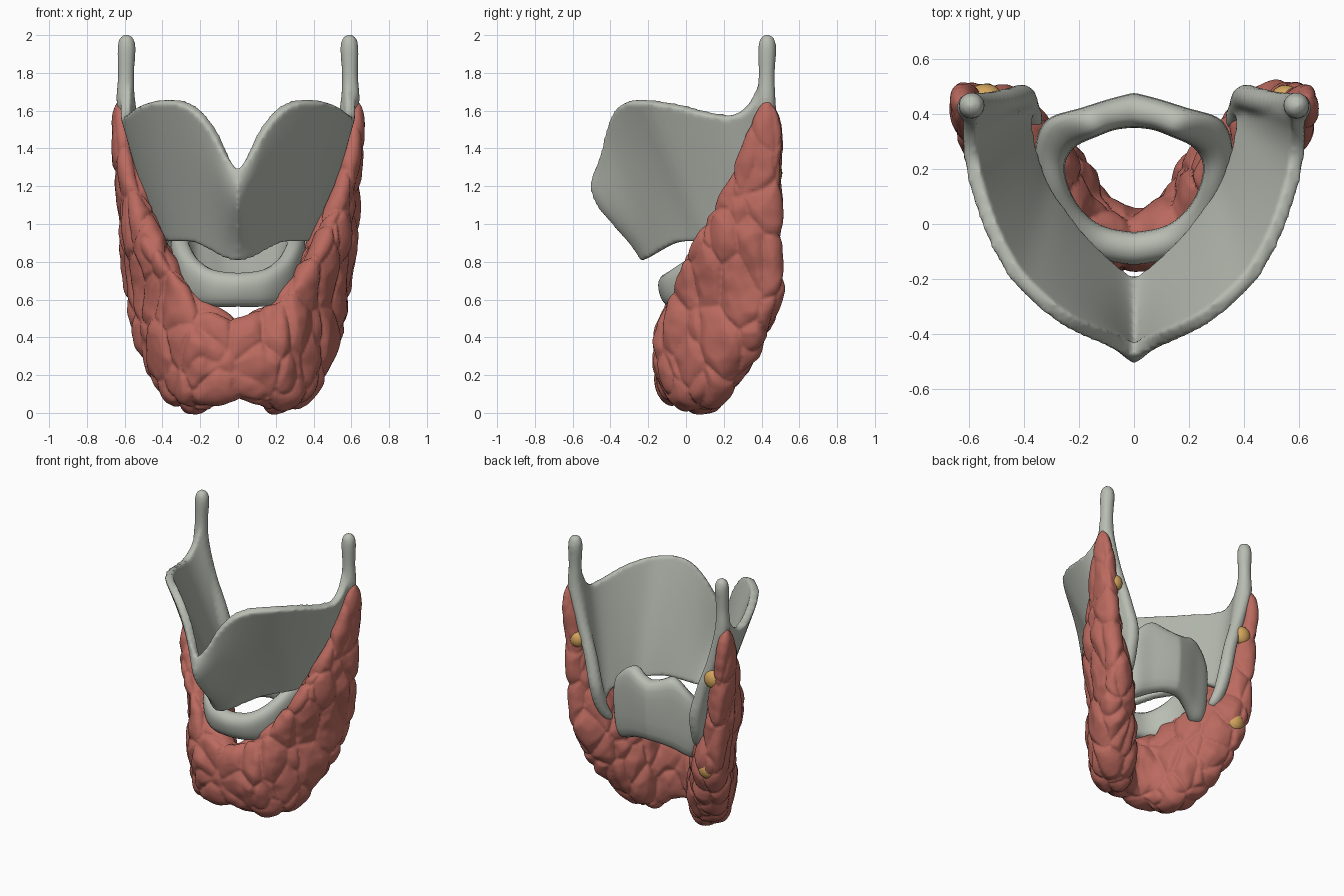
import bpy, bmesh
from math import sin, cos, pi, radians, exp
from mathutils import Vector, noise

if "Cube" in bpy.data.objects:
    bpy.data.objects.remove(bpy.data.objects["Cube"])


def material(name, rgb):
    m = bpy.data.materials.new(name)
    m.diffuse_color = (*rgb, 1)
    m.use_nodes = True
    m.node_tree.nodes["Principled BSDF"].inputs["Base Color"].default_value = m.diffuse_color
    return m


CARTILAGE = material("cartilage", (0.48, 0.51, 0.45))
GLAND = material("gland", (0.50, 0.145, 0.115))
OCHRE = material("ochre", (0.66, 0.38, 0.11))


def spline(pts, n):
    """Catmull-Rom resampling of tuples of any length."""
    out = []
    for i in range(len(pts) - 1):
        a, b, c, d = pts[max(i - 1, 0)], pts[i], pts[i + 1], pts[min(i + 2, len(pts) - 1)]
        for k in range(n):
            t = k / n
            out.append(tuple(
                0.5 * (2 * q + (r - p) * t + (2 * p - 5 * q + 4 * r - s) * t * t
                       + (3 * q - p - 3 * r + s) * t ** 3)
                for p, q, r, s in zip(a, b, c, d)))
    return out + [tuple(pts[-1])]


def loft(bm, rings, closed=False):
    vs = [[bm.verts.new(p) for p in r] for r in rings]
    n = len(vs[0])
    pairs = list(zip(vs, vs[1:])) + ([(vs[-1], vs[0])] if closed else [])
    for a, b in pairs:
        for i in range(n):
            bm.faces.new((a[i], a[(i + 1) % n], b[(i + 1) % n], b[i]))
    if not closed:
        bm.faces.new(vs[0])
        bm.faces.new(vs[-1])


def finish(bm, name, mat):
    bmesh.ops.recalc_face_normals(bm, faces=bm.faces)
    me = bpy.data.meshes.new(name)
    bm.to_mesh(me)
    bm.free()
    ob = bpy.data.objects.new(name, me)
    bpy.context.collection.objects.link(ob)
    me.materials.append(mat)
    me.polygons.foreach_set("use_smooth", [True] * len(me.polygons))
    return ob


def fuse(ob, voxel, iterations):
    """Merge overlapping volumes into one smooth skin."""
    mat = ob.data.materials[0]
    r = ob.modifiers.new("fuse", 'REMESH')
    r.mode, r.voxel_size, r.use_smooth_shade = 'VOXEL', voxel, True
    s = ob.modifiers.new("smooth", 'SMOOTH')
    s.factor, s.iterations = 0.5, iterations
    dg = bpy.context.evaluated_depsgraph_get()
    me = bpy.data.meshes.new_from_object(ob.evaluated_get(dg))
    ob.modifiers.clear()
    ob.data = me
    me.materials.clear()
    me.materials.append(mat)
    me.polygons.foreach_set("use_smooth", [True] * len(me.polygons))


# Thyroid cartilage: stations are bottom edge xyz + top edge xyz, midline to back
half = spline([
    (0, -.215, .815, 0, -.455, 1.28), (.05, -.19, .825, .05, -.435, 1.35),
    (.12, -.13, .86, .13, -.405, 1.50), (.20, -.05, .90, .22, -.365, 1.605),
    (.27, .04, .915, .32, -.295, 1.65), (.33, .13, .915, .43, -.185, 1.65),
    (.365, .22, .915, .515, -.03, 1.625), (.385, .30, .905, .57, .13, 1.585),
    (.39, .37, .86, .595, .25, 1.575), (.39, .42, .83, .60, .34, 1.635),
    (.395, .45, .82, .595, .405, 1.76)], 3)
cols = [(-a, b, c, -d, e, f) for a, b, c, d, e, f in half[:0:-1]] + half
ROWS = 14
grid = []
for c in cols:
    lo, hi = Vector(c[:3]), Vector(c[3:])
    col = []
    for j in range(ROWS + 1):
        v = j / ROWS
        p = lo.lerp(hi, v)
        p.y -= 0.085 * sin(pi * v ** 1.8) * exp(-abs(p.x) / 0.10)
        col.append(p)
    grid.append(col)
rings = []
for i, col in enumerate(grid):
    nxt, prv = grid[min(i + 1, len(grid) - 1)], grid[max(i - 1, 0)]
    outer, inner = [], []
    for j, p in enumerate(col):
        du = nxt[j] - prv[j]
        dv = col[min(j + 1, ROWS)] - col[max(j - 1, 0)]
        n = du.cross(dv).normalized() * 0.028
        outer.append(p + n)
        inner.append(p - n)
    rings.append(outer + inner[::-1])
bm = bmesh.new()
loft(bm, rings)
# Superior and inferior horns run along the back edge: x, y, z, radius
horn = spline([(.365, .36, .70, .02), (.37, .38, .73, .04), (.39, .43, .84, .045),
               (.405, .46, .98, .047), (.455, .45, 1.18, .045), (.53, .435, 1.4, .045),
               (.59, .425, 1.62, .052), (.593, .427, 1.78, .044), (.59, .43, 1.93, .049),
               (.59, .43, 1.985, .036), (.59, .43, 2.003, .012)], 4)
for s in (1, -1):
    loft(bm, [[(s * (x + r * cos(k * pi / 8)), y + r * sin(k * pi / 8), z) for k in range(16)]
              for x, y, z, r in horn])
fuse(finish(bm, "thyroid_cartilage", CARTILAGE), 0.014, 5)

# Cricoid ring: outer xy, inner xy, bottom z, top z from front to back
half = spline([
    (0, -.15, 0, -.03, .56, .745), (.15, -.12, .11, -.01, .56, .76),
    (.27, -.02, .19, .05, .57, .82), (.335, .12, .24, .14, .585, .90),
    (.36, .27, .25, .22, .585, .96), (.32, .38, .215, .28, .575, 1.05),
    (.20, .42, .14, .315, .62, 1.15), (.09, .455, .07, .342, .65, 1.12),
    (0, .478, 0, .35, .66, 1.10)], 3)
loop = half + [(-a, b, -c, d, e, f) for a, b, c, d, e, f in half[-2:0:-1]]
rings = []
for xo, yo, xi, yi, lo, hi in loop:
    o, i = Vector((xo, yo, 0)), Vector((xi, yi, 0))
    up, h = Vector((0, 0, 1)), hi - lo
    rings.append([p + up * z for p, z in (
        (o.lerp(i, .35), lo), (o.lerp(i, .1), lo + .05), (o, lo + h * .55), (o, hi - .05),
        (o.lerp(i, .2), hi - .005), (o.lerp(i, .75), hi), (i, hi - .04), (i, lo + h * .5),
        (i, lo + .05), (o.lerp(i, .85), lo))])
bm = bmesh.new()
loft(bm, rings, closed=True)
sub = finish(bm, "cricoid_cartilage", CARTILAGE).modifiers.new("smooth", 'SUBSURF')
sub.levels = sub.render_levels = 1

# Thyroid gland lobes: z, centre x, centre y, long radius, short radius, angle
lobe = spline([
    (.005, .22, .07, .05, .04, 55), (.035, .225, .07, .12, .09, 55), (.11, .26, .07, .20, .14, 55),
    (.30, .30, .11, .31, .155, 58), (.45, .345, .155, .33, .15, 60),
    (.62, .39, .22, .33, .135, 61), (.76, .45, .25, .28, .12, 67), (.90, .503, .275, .24, .11, 73),
    (1.2, .57, .362, .15, .078, 80), (1.36, .602, .395, .115, .066, 82),
    (1.5, .618, .42, .088, .055, 85), (1.6, .627, .43, .052, .038, 85),
    (1.65, .627, .435, .02, .015, 85)], 4)
bm = bmesh.new()
for s in (1, -1):
    rings = []
    for z, cx, cy, a, b, ang in lobe:
        ca, sa = cos(radians(ang)), sin(radians(ang))
        ring = []
        for k in range(28):
            t = k * pi / 14
            u, v = a * cos(t), b * sin(t)
            # bend the section so it hugs the larynx
            v -= 0.10 * b * (1 - 2 * cos(t) ** 2)
            ring.append((s * (cx + u * ca + v * sa), cy + u * sa - v * ca, z))
        rings.append(ring)
    loft(bm, rings)
# Isthmus: x, centre y, centre z, y radius, z radius
arm = [(0, -.06, .285, .11, .215), (.1, -.04, .295, .13, .25), (.2, .0, .32, .14, .28),
       (.27, .05, .33, .12, .28)]
arm = spline([(-x, *r) for x, *r in arm[:0:-1]] + arm, 4)


def sq(c):
    return (1 if c > 0 else -1) * abs(c) ** 0.75


loft(bm, [[(x, cy + ry * sq(cos(k * pi / 12)), cz + rz * sq(sin(k * pi / 12))) for k in range(24)]
          for x, cy, cz, ry, rz in arm])
gland = finish(bm, "thyroid_gland", GLAND)
fuse(gland, 0.0125, 10)

# Lobules: rounded elongated cells pressed into the gland surface
me = gland.data
normals = [v.normal.copy() for v in me.vertices]
for v, n in zip(me.vertices, normals):
    p = v.co
    q = Vector((p.x * 6.2 + 3.1, p.y * 6.2 + 0.9 * p.z, p.z * 3.6))
    q += 0.2 * noise.noise_vector(p * 4)
    d = noise.voronoi(q)[0]
    bump = min(1.0, (d[1] - d[0]) / 0.45) ** 0.55
    fade = min(1.0, max(0.35, (1.7 - p.z) / 0.5))
    v.co = p + n * ((0.028 * bump - 0.015) * fade + 0.005 * noise.noise(p * 14))
me.update()

# Parathyroid glands on the back of the lobes
for name, loc, size in (("upper_right", (.55, .465, 1.27), (.05, .04, .055)),
                        ("upper_left", (-.54, .465, 1.27), (.06, .045, .065)),
                        ("lower_right", (.52, .455, .65), (.045, .045, .05)),
                        ("lower_left", (-.49, .45, .60), (.065, .055, .07))):
    bm = bmesh.new()
    bmesh.ops.create_uvsphere(bm, u_segments=20, v_segments=12, radius=1)
    bmesh.ops.scale(bm, vec=size, verts=bm.verts)
    bmesh.ops.translate(bm, vec=loc, verts=bm.verts)
    finish(bm, "parathyroid_" + name, OCHRE)
